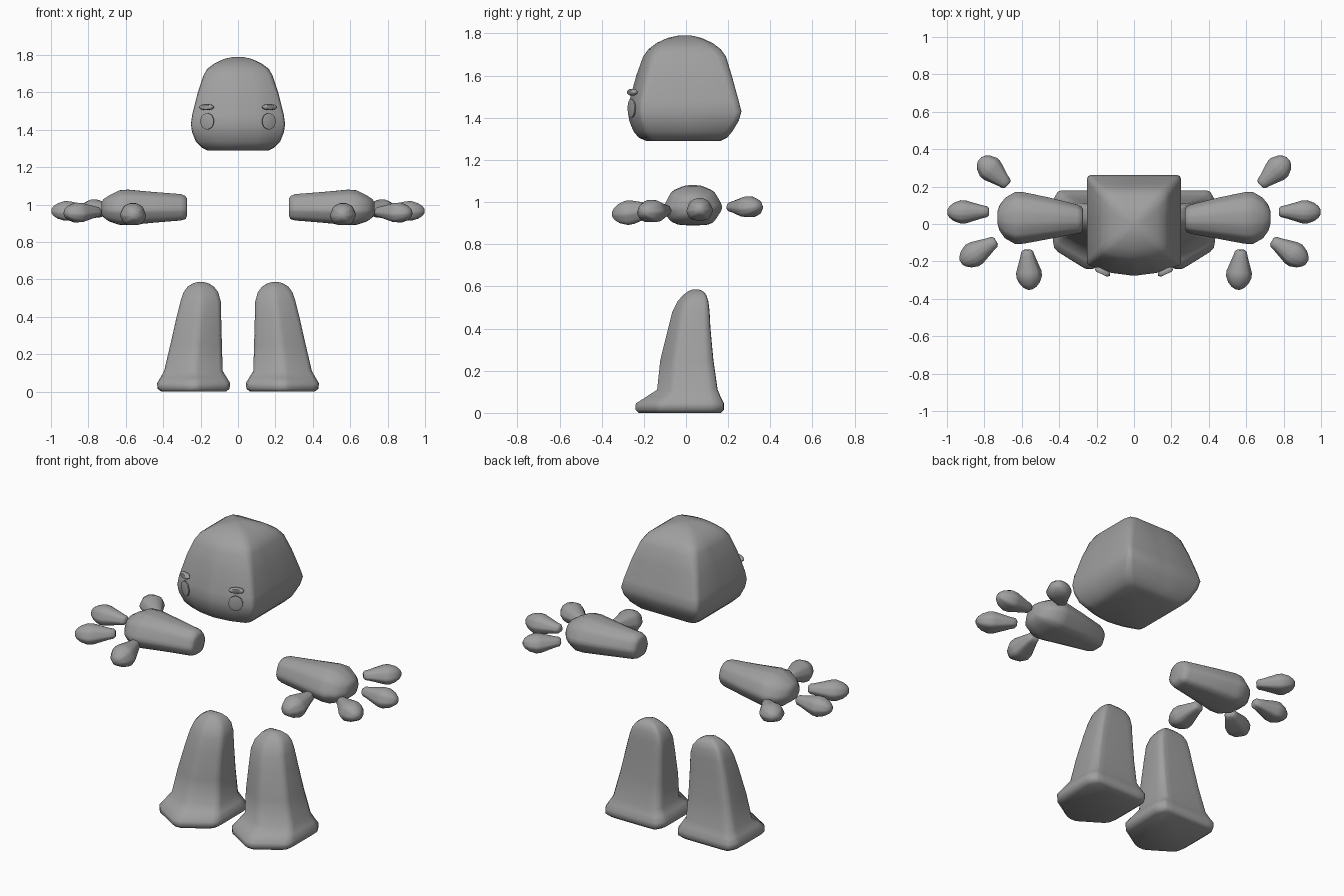
import bpy, bmesh, math
from mathutils import Vector, Matrix

if "Cube" in bpy.data.objects:
    bpy.data.objects.remove(bpy.data.objects["Cube"])

grey = bpy.data.materials.new("clay grey")
grey.diffuse_color = (0.35, 0.35, 0.35, 1)
grey.use_nodes = True
grey.node_tree.nodes["Principled BSDF"].inputs["Base Color"].default_value = grey.diffuse_color


def rounded(poly, r):
    """Round every corner of a 2D polygon with a short curve."""
    out = []
    n = len(poly)
    for i in range(n):
        a, b, c = (Vector(poly[(i + k) % n]) for k in (-1, 0, 1))
        p, q = b.lerp(a, r), b.lerp(c, r)
        out += [p, (p + 2 * b + q) / 4, q]
    return out


def loft(name, poly, levels, place=lambda u, v, w: (u, v, w), mirror=False):
    """Skin a unit outline through levels (w, u0, u1, v0, v1, rounding)."""
    bm = bmesh.new()
    rings = []
    for w, u0, u1, v0, v1, r in levels:
        rings.append([bm.verts.new(place((u0 + u1) / 2 + p.x * (u1 - u0) / 2,
                                         (v0 + v1) / 2 + p.y * (v1 - v0) / 2, w))
                      for p in rounded(poly, r)])
    n = len(rings[0])
    for a, b in zip(rings, rings[1:]):
        for i in range(n):
            j = (i + 1) % n
            bm.faces.new((a[i], a[j], b[j], b[i]))
    bm.faces.new(rings[0])
    bm.faces.new(rings[-1])
    bmesh.ops.recalc_face_normals(bm, faces=bm.faces)
    me = bpy.data.meshes.new(name)
    bm.to_mesh(me)
    bm.free()
    me.materials.append(grey)
    ob = bpy.data.objects.new(name, me)
    bpy.context.collection.objects.link(ob)
    bpy.ops.object.select_all(action='DESELECT')
    ob.select_set(True)
    bpy.context.view_layer.objects.active = ob
    bpy.ops.object.shade_smooth_by_angle(angle=math.radians(55))
    if mirror:
        ob.modifiers.new("Mirror", 'MIRROR').use_mirror_merge = False
    return ob


# Head: boxy with a bowed face, tapering to a domed crown
face_outline = [(-1, 1), (0, 1), (1, 1), (1, 0), (1, -.78), (.5, -.94), (0, -1),
                (-.5, -.94), (-1, -.78), (-1, 0)]
loft("head", face_outline, [
    (1.29, -.165, .165, -.19, .165, .22),
    (1.305, -.195, .195, -.225, .195, .2),
    (1.335, -.225, .225, -.25, .22, .16),
    (1.385, -.245, .245, -.27, .25, .12),
    (1.43, -.252, .252, -.277, .263, .1),
    (1.48, -.245, .245, -.27, .25, .12),
    (1.60, -.215, .215, -.237, .217, .16),
    (1.69, -.185, .185, -.205, .19, .22),
    (1.725, -.165, .165, -.18, .165, .28),
    (1.755, -.125, .125, -.14, .125, .34),
    (1.778, -.075, .075, -.09, .075, .4),
    (1.79, -.025, .025, -.035, .025, .4)])

# Legs: five-sided trunks with flared, pointed feet
foot_outline = [(-.85, 1), (.85, 1), (1, .75), (1, -.5), (.12, -1), (-.12, -1),
                (-1, -.5), (-1, .75)]
loft("legs", foot_outline, [
    (0, .065, .41, -.225, .165, .15),
    (.015, .045, .43, -.24, .18, .15),
    (.045, .042, .433, -.238, .18, .15),
    (.075, .06, .415, -.19, .165, .15),
    (.11, .082, .395, -.137, .15, .15),
    (.25, .086, .362, -.122, .13, .16),
    (.40, .09, .328, -.085, .116, .18),
    (.48, .092, .308, -.065, .112, .22),
    (.53, .105, .292, -.04, .106, .28),
    (.56, .128, .27, -.012, .096, .33),
    (.578, .155, .242, .012, .08, .38),
    (.585, .18, .218, .03, .062, .4)], mirror=True)

# Arms: sleeves widening to a palm
oval = [(-1, -.2), (-.72, .7), (-.25, 1), (.25, 1), (.72, .7), (1, -.1), (.7, -.85),
        (.45, -1), (-.45, -1), (-.75, -.8)]
loft("arms", oval, [
    (.272, -.025, .075, .94, 1.03, .3),
    (.28, -.045, .095, .922, 1.045, .25),
    (.305, -.055, .107, .915, 1.056, .25),
    (.45, -.083, .145, .903, 1.067, .25),
    (.59, -.11, .175, .89, 1.08, .25),
    (.635, -.112, .177, .892, 1.076, .25),
    (.69, -.08, .143, .91, 1.048, .25),
    (.718, -.04, .105, .93, 1.03, .3),
    (.73, 0, .07, .95, 1.01, .3)],
    place=lambda u, v, w: (w, u, v), mirror=True)

# Fingers: teardrops, narrow at the palm and blunt at the tip
drop = [(0, .5), (.05, .82), (.15, .95), (.55, 1.7), (.68, 1.75), (.85, 1.35),
        (.95, .85), (1, .35)]
fingers = {
    "thumb": ((.572, -.138, .967), (.555, -.35, .94), .041, .033),
    "front_finger": ((.738, -.09, .962), (.925, -.205, .955), .04, .03),
    "middle_finger": ((.775, .066, .968), (.998, .064, .965), .037, .03),
    "back_finger": ((.675, .208, .978), (.825, .348, .978), .04, .028),
}
for name, (start, end, wide, tall) in fingers.items():
    start, end = Vector(start), Vector(end)
    axis = (end - start).normalized()
    side = Vector((0, 0, 1)).cross(axis).normalized()
    up = axis.cross(side)
    length = (end - start).length
    loft(name, oval,
         [(t * length, -wide * k, wide * k, -tall * k, tall * k, .25) for t, k in drop],
         place=lambda u, v, w: start + side * u + up * v + axis * w, mirror=True)

# Eyes and brows: small pads turned outward on the face
circle = [(math.cos(i * math.pi / 4), math.sin(i * math.pi / 4)) for i in range(8)]


def pad(name, centre, half_x, half_z, half_depth, tilt):
    turn = Matrix.Rotation(math.radians(25), 3, 'Z') @ Matrix.Rotation(tilt, 3, 'X')
    c = Vector(centre)
    loft(name, circle, [(d * half_depth, -half_x * k, half_x * k, -half_z * k, half_z * k, .25)
                        for d, k in ((-1, .75), (-.5, 1), (.5, 1), (1, .75))],
         place=lambda u, v, w: c + turn @ Vector((u, -w, v)), mirror=True)


pad("eyes", (.165, -.258, 1.445), .042, .046, .006, 0)
pad("brows", (.168, -.255, 1.521), .043, .017, .014, 0)
